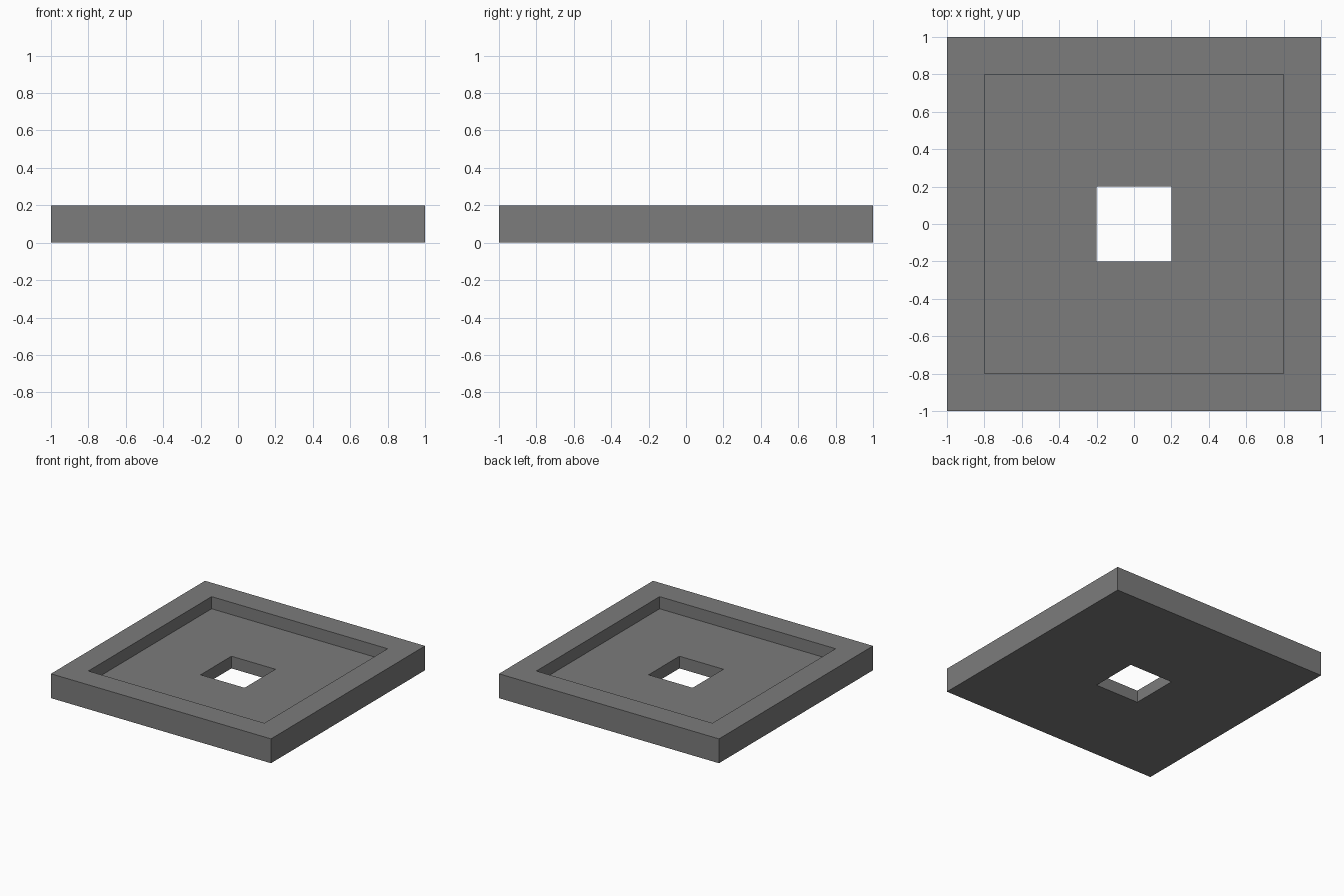
import bpy
import bmesh

cube = bpy.data.objects.get("Cube")
if cube:
    bpy.data.objects.remove(cube, do_unlink=True)

# Single grey material
grey = bpy.data.materials.new("mid_grey")
grey.use_nodes = True
colour = (0.2, 0.2, 0.2, 1.0)
grey.diffuse_color = colour
grey.node_tree.nodes["Principled BSDF"].inputs["Base Color"].default_value = colour

# Cross-section as (half width, height): underside, rim, recess floor, centre hole
profile = [(0.2, 0.0), (1.0, 0.0), (1.0, 0.2), (0.8, 0.2), (0.8, 0.1), (0.2, 0.1)]
corners = [(-1, -1), (1, -1), (1, 1), (-1, 1)]

# Sweep the cross-section around the square and close it through the hole
bm = bmesh.new()
rings = [[bm.verts.new((cx * r, cy * r, z)) for cx, cy in corners] for r, z in profile]
for i, ring in enumerate(rings):
    following = rings[(i + 1) % len(rings)]
    for j in range(4):
        k = (j + 1) % 4
        bm.faces.new((ring[j], ring[k], following[k], following[j]))
bmesh.ops.recalc_face_normals(bm, faces=bm.faces)

mesh = bpy.data.meshes.new("recessed_plate")
bm.to_mesh(mesh)
bm.free()
mesh.materials.append(grey)
plate = bpy.data.objects.new("recessed_plate", mesh)
bpy.context.collection.objects.link(plate)
